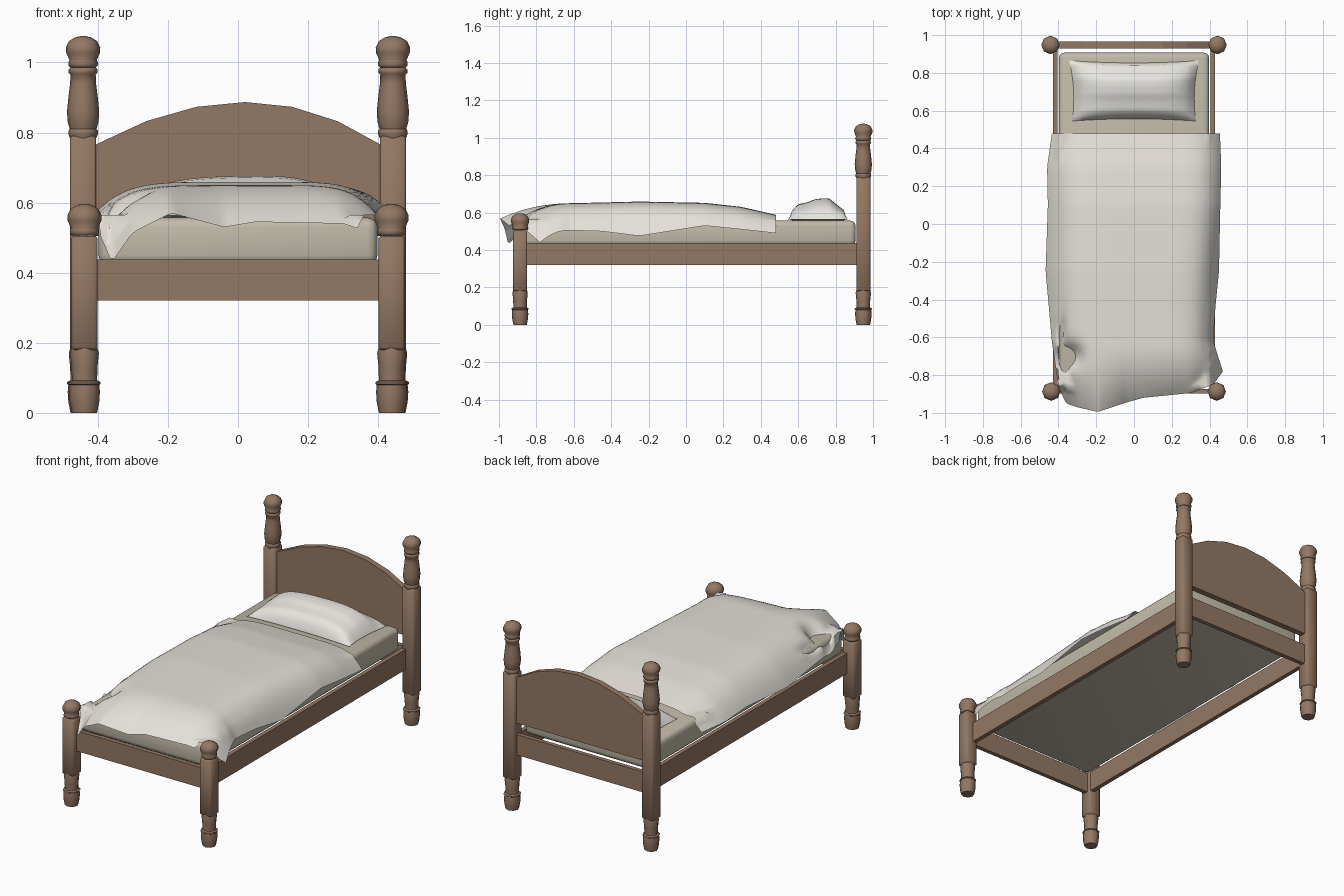
import bpy, bmesh, math

cube = bpy.data.objects.get("Cube")
if cube:
    bpy.data.objects.remove(cube, do_unlink=True)


def material(name, rgb):
    m = bpy.data.materials.new(name)
    m.use_nodes = True
    m.diffuse_color = (*rgb, 1)
    bsdf = next(n for n in m.node_tree.nodes if n.type == 'BSDF_PRINCIPLED')
    bsdf.inputs["Base Color"].default_value = (*rgb, 1)
    return m


WOOD = material("brown wood", (0.295, 0.188, 0.127))
TICKING = material("beige mattress", (0.54, 0.495, 0.395))
LINEN = material("off white blanket", (0.78, 0.75, 0.69))
PILLOW = material("white pillow", (0.81, 0.79, 0.745))


def finish(name, bm, mat, smooth=None):
    bmesh.ops.recalc_face_normals(bm, faces=bm.faces)
    mesh = bpy.data.meshes.new(name)
    bm.to_mesh(mesh)
    bm.free()
    mesh.materials.append(mat)
    ob = bpy.data.objects.new(name, mesh)
    bpy.context.collection.objects.link(ob)
    if smooth:
        bpy.ops.object.select_all(action='DESELECT')
        ob.select_set(True)
        bpy.context.view_layer.objects.active = ob
        bpy.ops.object.shade_smooth_by_angle(angle=math.radians(smooth))
    return ob


def add_box(bm, lo, hi, bevel=0, segments=1):
    verts = bmesh.ops.create_cube(bm, size=1)["verts"]
    for v in verts:
        v.co = [(a + b) / 2 + c * (b - a) for a, b, c in zip(lo, hi, v.co)]
    if bevel:
        edges = list({e for v in verts for e in v.link_edges})
        bmesh.ops.bevel(bm, geom=edges, offset=bevel, segments=segments,
                        profile=0.5, affect='EDGES')


def add_lathe(bm, profile, x, y, sides=8):
    rings = []
    for r, z in profile:
        rings.append([bm.verts.new((x + r * math.cos(math.tau * i / sides),
                                    y + r * math.sin(math.tau * i / sides), z))
                      for i in range(sides)])
    for a, b in zip(rings, rings[1:]):
        for i in range(sides):
            j = (i + 1) % sides
            bm.faces.new((a[i], a[j], b[j], b[i]))
    bm.faces.new(rings[0][::-1])
    bm.faces.new(rings[-1])


def add_sheet(bm, nu, nv, point):
    grid = [[bm.verts.new(point(2 * i / nu - 1, j / nv)) for i in range(nu + 1)]
            for j in range(nv + 1)]
    for a, b in zip(grid, grid[1:]):
        for i in range(nu):
            bm.faces.new((a[i], a[i + 1], b[i + 1], b[i]))


def interp(table, t):
    """Linear lookup; the first entry of each row is the key."""
    for a, b in zip(table, table[1:]):
        if t <= b[0]:
            k = (t - a[0]) / (b[0] - a[0])
            return [p + (q - p) * k for p, q in zip(a[1:], b[1:])]
    return list(table[-1][1:])


# Turned bedposts: foot, square shaft, vase (head end only) and knob
FOOT = [(0.036, 0), (0.042, 0.03), (0.044, 0.06), (0.042, 0.08), (0.046, 0.083),
        (0.046, 0.088), (0.036, 0.093), (0.037, 0.13), (0.041, 0.17), (0.036, 0.19)]
VASE = [(0.036, 0.78), (0.042, 0.795), (0.042, 0.805), (0.038, 0.81), (0.044, 0.83),
        (0.046, 0.86), (0.042, 0.9), (0.037, 0.94), (0.036, 0.965), (0.041, 0.97),
        (0.041, 0.98), (0.036, 0.985)]
KNOB = [(0.036, -0.09), (0.042, -0.084), (0.042, -0.074), (0.039, -0.068),
        (0.048, -0.048), (0.049, -0.032), (0.04, -0.014), (0.022, -0.003), (0.008, 0)]

for end, y, cx, shaft_top, height in (("head", 0.948, 0.442, 0.79, 1.075),
                                      ("foot", -0.887, 0.438, 0.505, 0.596)):
    for side, s in (("left", 1), ("right", -1)):
        bm = bmesh.new()
        x, h = s * cx, 0.0375
        add_lathe(bm, FOOT, x, y)
        add_box(bm, (x - h, y - h, 0.18), (x + h, y + h, shaft_top), 0.007)
        if end == "head":
            add_lathe(bm, VASE, x, y)
        add_lathe(bm, [(r, height + z) for r, z in KNOB], x, y)
        finish(f"{end}_post_{side}", bm, WOOD, 50)

# Rails
RAIL_LOW, RAIL_TOP = 0.32, 0.437
for side, s in (("left", 1), ("right", -1)):
    bm = bmesh.new()
    inner, outer = sorted((s * 0.405, s * 0.43))
    add_box(bm, (inner, -0.887, RAIL_LOW), (outer, 0.948, RAIL_TOP))
    finish(f"side_rail_{side}", bm, WOOD)
for end, y in (("head", 0.948), ("foot", -0.885)):
    bm = bmesh.new()
    add_box(bm, (-0.42, y - 0.0125, RAIL_LOW), (0.42, y + 0.0125, RAIL_TOP))
    finish(f"{end}_rail", bm, WOOD)

# Arched headboard
bm = bmesh.new()
outline = [(-0.41, 0.505), (0.41, 0.505)]
for i in range(7):
    t = 1 - i / 3
    outline.append((0.41 * t + 0.02 * (1 - t * t), 0.887 - 0.123 * t * t))
face = bm.faces.new([bm.verts.new((x, 0.93, z)) for x, z in outline])
out = bmesh.ops.extrude_face_region(bm, geom=[face])
for v in out["geom"]:
    if isinstance(v, bmesh.types.BMVert):
        v.co.y += 0.035
finish("headboard", bm, WOOD)

# Mattress, resting level with the top of the rails
bm = bmesh.new()
add_box(bm, (-0.398, -0.866, 0.422), (0.398, 0.907, 0.557), 0.028, 3)
finish("mattress", bm, TICKING, 60)

# Blanket: rows give y -> left edge x, right edge x, crown z, hem z each side
BODY = [(-0.62, -0.435, 0.42, 0.65, 0.5, 0.505), (-0.45, -0.45, 0.43, 0.654, 0.49, 0.5),
        (-0.25, -0.468, 0.45, 0.659, 0.48, 0.475), (0.1, -0.456, 0.457, 0.652, 0.5, 0.53),
        (0.3, -0.46, 0.462, 0.63, 0.49, 0.51), (0.48, -0.435, 0.455, 0.588, 0.49, 0.49)]
# Foot hem: u -> x, y, z
HEM = [(-1, -0.4, -0.86, 0.52), (-0.85, -0.36, -0.95, 0.43), (-0.72, -0.3, -0.97, 0.515),
       (-0.45, -0.19, -0.995, 0.57), (-0.1, -0.04, -0.945, 0.53), (0.12, 0.05, -0.92, 0.545),
       (0.7, 0.3, -0.895, 0.54), (0.9, 0.42, -0.85, 0.5), (1, 0.47, -0.78, 0.44)]
# Sags where the mattress shows through: x, y, x radius, y radius, depth
SAGS = [(-0.345, -0.7, 0.06, 0.055, 0.09), (-0.385, -0.57, 0.016, 0.06, 0.045)]
Y0, Y1 = BODY[0][0], BODY[-1][0]


def body_point(u, y):
    xl, xr, crown, zl, zr = interp(BODY, y)
    hem, power = (zl, 5) if u < 0 else (zr, 7)
    x = xl + (xr - xl) * (u + 1) / 2
    return x, y, hem + (crown - hem) * (1 - abs(u) ** power)


def blanket_point(u, v):
    if v >= 0.3:
        x, y, z = body_point(u, Y0 + (Y1 - Y0) * (v - 0.3) / 0.7)
    else:
        t = 1 - v / 0.3
        a, b = body_point(u, Y0), interp(HEM, u)
        x, y = (a[k] + (b[k] - a[k]) * t for k in (0, 1))
        z = a[2] + (b[2] - a[2]) * t ** 2.2
    if abs(x) < 0.405 and y > -0.875:
        z = max(z, 0.564)  # rest on the mattress
    for cx, cy, rx, ry, depth in SAGS:
        z -= depth * math.exp(-((x - cx) / rx) ** 2 - ((y - cy) / ry) ** 2)
    return x, y, z


bm = bmesh.new()
add_sheet(bm, 60, 50, blanket_point)
blanket = finish("blanket", bm, LINEN, 80)
if blanket.data.polygons[1530].normal.z < 0:
    blanket.data.flip_normals()

# Pillow: plump top and shallow underside sharing a pinched rim
PLUMP = [(-1, 0), (-0.92, 0.42), (-0.72, 0.72), (-0.35, 0.84), (-0.1, 0.97), (0.2, 1.02),
         (0.42, 1), (0.67, 0.72), (0.92, 0.46), (1, 0)]


def pillow_point(height):
    def point(u, v):
        w = 2 * v - 1
        x = u * (0.335 + 0.008 * w - 0.015 * (1 - w * w))
        y = 0.705 + w * (0.16 - 0.012 * (1 - u * u))
        dome = (1 - abs(u) ** 4) ** 0.7 * interp(PLUMP, w)[0]
        return x, y, 0.564 + height * dome * (1 + 0.06 * u - 0.12 * u * u)
    return point


bm = bmesh.new()
for height in (0.11, -0.012):
    add_sheet(bm, 24, 24, pillow_point(height))
bmesh.ops.remove_doubles(bm, verts=bm.verts, dist=0.0005)
finish("pillow", bm, PILLOW, 70)
